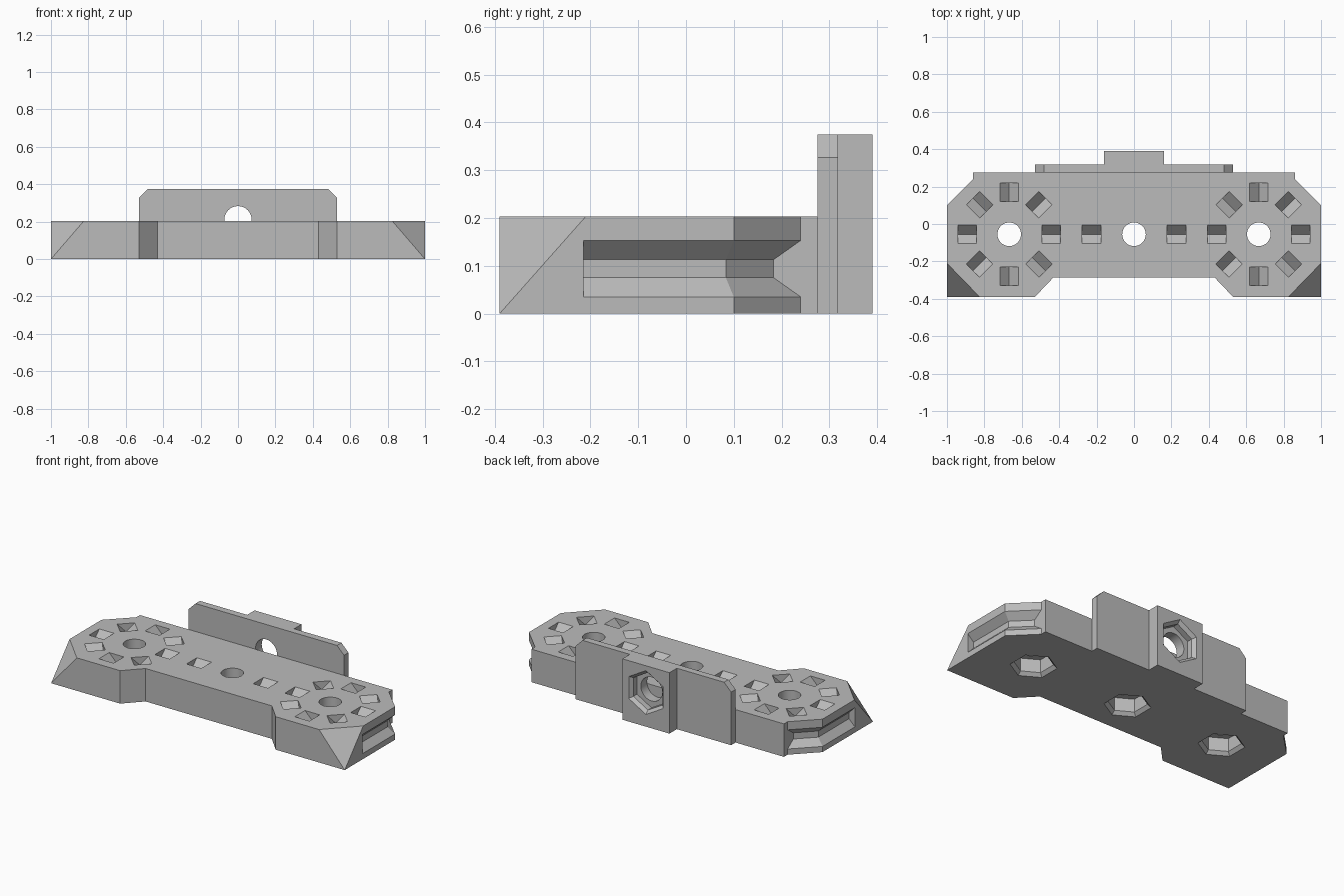
import bpy, bmesh
from math import sin, cos, pi, radians
from mathutils import Vector

cube = bpy.data.objects.get("Cube")
if cube:
    bpy.data.objects.remove(cube, do_unlink=True)

grey = bpy.data.materials.new("matte_grey")
grey.use_nodes = True
grey.diffuse_color = (0.5, 0.5, 0.5, 1)
grey.node_tree.nodes["Principled BSDF"].inputs["Base Color"].default_value = (0.5, 0.5, 0.5, 1)

TOP = 0.203       # thickness of the bar
PLATE_TOP = 0.375
BACK = 0.275      # rear edge of the bar
MID_Y = -0.055    # centre line of the holes
BORE_Z = 0.21     # height of the hole in the upright plate


def loft(name, rings):
    """Solid through a list of equal-length point rings, capped at both ends."""
    bm = bmesh.new()
    vs = [[bm.verts.new(p) for p in ring] for ring in rings]
    n = len(rings[0])
    for a, b in zip(vs, vs[1:]):
        for i in range(n):
            j = (i + 1) % n
            bm.faces.new((a[i], a[j], b[j], b[i]))
    bm.faces.new(vs[0])
    bm.faces.new(vs[-1])
    bmesh.ops.recalc_face_normals(bm, faces=bm.faces)
    mesh = bpy.data.meshes.new(name)
    bm.to_mesh(mesh)
    bm.free()
    mesh.materials.append(grey)
    obj = bpy.data.objects.new(name, mesh)
    bpy.context.collection.objects.link(obj)
    return obj


def ring(n, r, cx, cy, z):
    """Regular polygon with a corner pointing along +y."""
    return [(cx + r * sin(2 * pi * i / n), cy + r * cos(2 * pi * i / n), z) for i in range(n)]


def upright(points):
    """Turn a flat ring into one facing along y."""
    return [(x, z, y) for x, y, z in points]


def cut(obj, cutters):
    for c in cutters:
        c.hide_render = True
        mod = obj.modifiers.new("cut", "BOOLEAN")
        mod.operation = "DIFFERENCE"
        mod.solver = "EXACT"
        mod.object = c
    deps = bpy.context.evaluated_depsgraph_get()
    mesh = bpy.data.meshes.new_from_object(obj.evaluated_get(deps))
    obj.modifiers.clear()
    obj.data = mesh


def remove(objs):
    for o in objs:
        bpy.data.objects.remove(o, do_unlink=True)


# Bar: half outline mirrored, then extruded
half = [(0.43, -0.285), (0.53, -0.39), (1, -0.39), (1, 0.10), (0.86, 0.24), (0.86, BACK)]
outline = half + [(-x, y) for x, y in reversed(half)]
bar = loft("bar", [[(x, y, z) for x, y in outline] for z in (0, TOP)])

# Sloping front corners
bm = bmesh.new()
bm.from_mesh(bar.data)
for s in (1, -1):
    a, b, c = Vector((s, -0.21, TOP)), Vector((s * 0.825, -0.39, TOP)), Vector((s, -0.39, 0))
    normal = (b - a).cross(c - a)
    if normal.z < 0:
        normal.negate()
    res = bmesh.ops.bisect_plane(bm, geom=bm.verts[:] + bm.edges[:] + bm.faces[:], dist=1e-5,
                                 plane_co=a, plane_no=normal, clear_outer=True)
    bmesh.ops.holes_fill(bm, edges=[e for e in bm.edges if e.is_boundary])
bmesh.ops.recalc_face_normals(bm, faces=bm.faces)
bm.to_mesh(bar.data)
bm.free()

cutters = []

# Side grooves with sloping walls, following the end and its rear chamfer
profile = [(-0.01, 0.069), (0.04, 0.019), (0.04, -0.019), (-0.01, -0.069)]
for s in (1, -1):
    cutters.append(loft("groove_cutter", [
        [(s * (1 - o), -0.215, 0.094 + h) for o, h in profile],
        [(s * (1 - o), 0.10 - 0.414 * o, 0.094 + h) for o, h in profile],
        [(s * 0.86, 0.24 - 1.414 * o, 0.094 + h) for o, h in profile]]))

# Round holes with bevelled hexagonal pockets underneath
for x in (-0.667, 0, 0.667):
    cutters.append(loft("bore_cutter", [ring(48, 0.063, x, MID_Y, z) for z in (-0.1, 0.3)]))
    cutters.append(loft("pocket_cutter", [ring(6, r, x, MID_Y, z) for r, z in
                                          ((0.14, -0.01), (0.11, 0.02), (0.11, 0.1))]))


# Small V-shaped pockets on top, each running along its own direction
def slot(cx, cy, angle):
    along = Vector((cos(angle), sin(angle), 0))
    across = Vector((-sin(angle), cos(angle), 0))
    centre = Vector((cx, cy, TOP))
    section = [across * 0.06 + Vector((0, 0, 0.01)), Vector((0, 0, -0.05)),
               across * -0.06 + Vector((0, 0, 0.01))]
    return loft("slot_cutter", [[centre + along * d + p for p in section] for d in (-0.05, 0.05)])


for s in (1, -1):
    for i in range(8):
        a = i * pi / 4
        cutters.append(slot(s * 0.667 + 0.224 * cos(a), MID_Y + 0.224 * sin(a), a))
    cutters.append(slot(s * 0.227, MID_Y, 0))

cut(bar, cutters)
remove(cutters)

# Upright rear plate with clipped top corners
right = [(0.53, 0), (0.53, 0.327), (0.482, PLATE_TOP)]
face = right + [(-x, z) for x, z in reversed(right)]
plate = loft("rear_plate", [[(x, y, z) for x, z in face] for y in (BACK, 0.318)])

# Raised block on the back of the plate
block = loft("rear_block", [[(x, y, z) for x, z in
                             ((-0.16, 0), (0.16, 0), (0.16, PLATE_TOP), (-0.16, PLATE_TOP))]
                            for y in (0.318, 0.39)])

# Hole through plate and block, with a bevelled hexagonal pocket at the back
bore = loft("rear_bore_cutter", [upright(ring(48, 0.073, 0, BORE_Z, y)) for y in (0.2, 0.5)])
pocket = loft("rear_pocket_cutter", [upright(ring(6, r, 0, BORE_Z, y)) for r, y in
                                     ((0.145, 0.40), (0.115, 0.37), (0.115, 0.335))])
cut(plate, [bore])
cut(block, [bore, pocket])
remove([bore, pocket])

# Keep edges sharp while the bores shade smoothly
for o in (bar, plate, block):
    bpy.ops.object.select_all(action="DESELECT")
    o.select_set(True)
    bpy.context.view_layer.objects.active = o
    bpy.ops.object.shade_smooth_by_angle(angle=radians(20))
